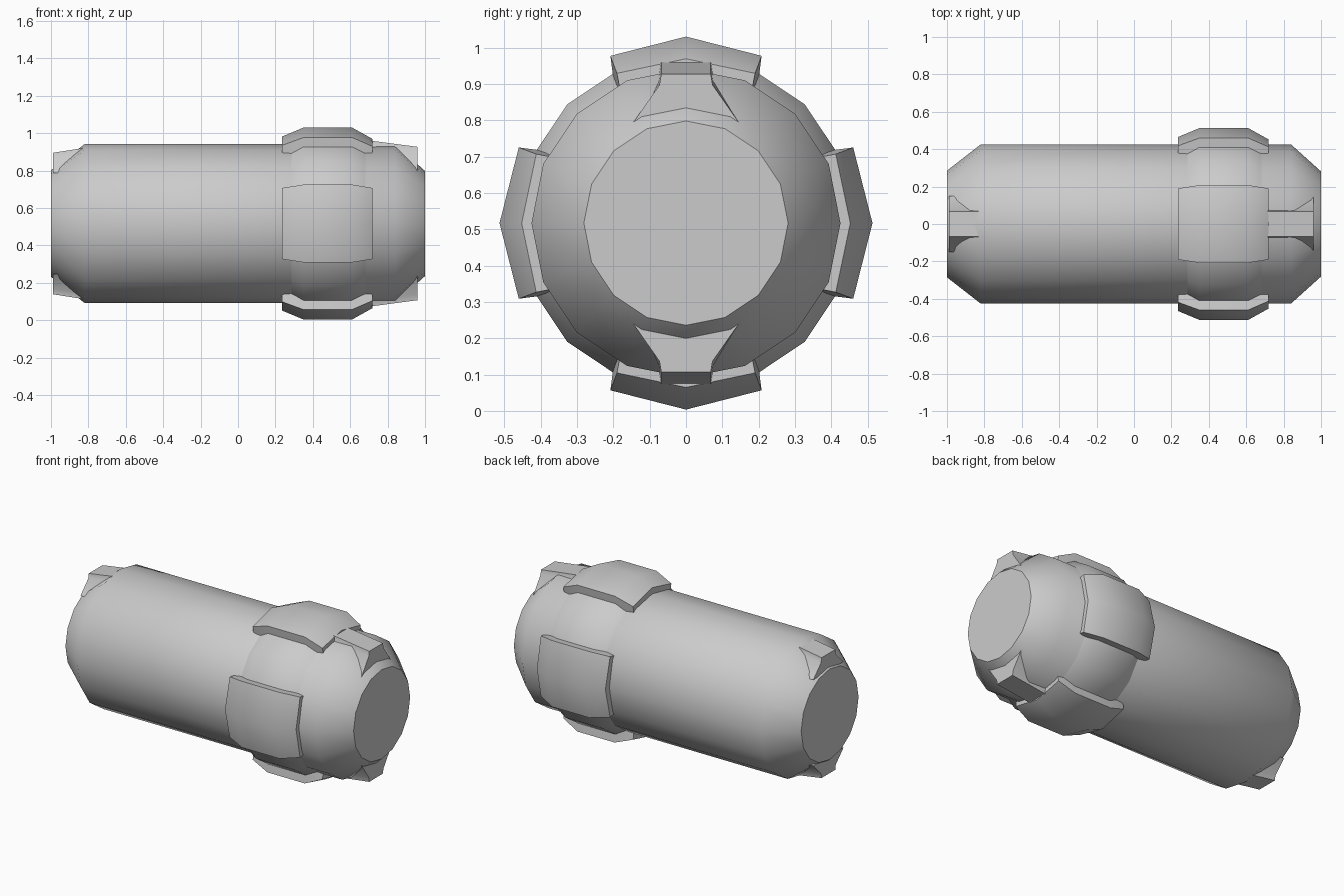
import bpy, bmesh
from math import sin, cos, pi, radians
from mathutils import Matrix

if "Cube" in bpy.data.objects:
    bpy.data.objects.remove(bpy.data.objects["Cube"])

CZ = 0.517  # height of the long axis


def finish(name, bm, angle=45):
    bmesh.ops.recalc_face_normals(bm, faces=bm.faces[:])
    me = bpy.data.meshes.new(name)
    bm.to_mesh(me)
    bm.free()
    me.shade_smooth()
    me.set_sharp_from_angle(angle=radians(angle))
    ob = bpy.data.objects.new(name, me)
    ob.location.z = CZ
    bpy.context.collection.objects.link(ob)
    return ob


def lathe(name, profile, sides=16):
    """Revolve (x, radius) points around the x axis, with flat end caps."""
    bm = bmesh.new()
    rings = [[bm.verts.new((x, r * cos(2 * pi * i / sides), r * sin(2 * pi * i / sides)))
              for i in range(sides)] for x, r in profile]
    for a, b in zip(rings, rings[1:]):
        for i in range(sides):
            j = (i + 1) % sides
            bm.faces.new((a[i], a[j], b[j], b[i]))
    bm.faces.new(rings[0])
    bm.faces.new(rings[-1])
    return finish(name, bm)


def pad(name, turn):
    """Roof-shaped pad, built pointing up and turned about the x axis."""
    bm = bmesh.new()
    # x, ridge height, side height, side half width, base half width
    stations = [(0.235, 0.465, 0.418, 0.19, 0.18), (0.35, 0.513, 0.46, 0.208, 0.195),
                (0.61, 0.513, 0.46, 0.208, 0.195), (0.72, 0.452, 0.412, 0.19, 0.18)]
    for x, ridge, side, w, base in stations:
        bm.verts.new((x, 0, ridge))
        for s in (-1, 1):
            bm.verts.new((x, s * w, side))
            bm.verts.new((x, s * base, 0.36))
    bmesh.ops.convex_hull(bm, input=bm.verts[:])
    bmesh.ops.dissolve_limit(bm, angle_limit=radians(2), verts=bm.verts[:], edges=bm.edges[:])
    bm.transform(Matrix.Rotation(turn, 4, 'X'))
    return finish(name, bm)


def fin(name, x_in, top_in, x_out, top_out, flip):
    """Fin with a flared foot, running from the body to the chamfered end."""
    bm = bmesh.new()
    loops = []
    for x, top in ((x_in, top_in), (x_out, top_out)):
        half = [(0.068, top), (0.073, top - 0.03), (0.15, 0.27)]
        pts = half + [(-y, z) for y, z in reversed(half)]
        loops.append([bm.verts.new((x, y, flip * z)) for y, z in pts])
    a, b = loops
    for i in range(6):
        j = (i + 1) % 6
        bm.faces.new((a[i], a[j], b[j], b[i]))
    bm.faces.new(a)
    bm.faces.new(b)
    return finish(name, bm, 30)


# Main cylinder with chamfered ends
lathe("body", [(-1, 0.285), (-0.82, 0.425), (0.84, 0.425), (1, 0.281)])

# Raised band under the pads
lathe("band", [(0.26, 0.41), (0.35, 0.462), (0.61, 0.462), (0.71, 0.41)])

# Four pads around the band
for i, side in enumerate(("top", "front", "bottom", "back")):
    pad("pad_" + side, i * pi / 2)

# Fins at both ends, above and below
for side, flip in (("top", 1), ("bottom", -1)):
    fin("right_fin_" + side, 0.68, 0.447, 0.96, 0.41, flip)
    fin("left_fin_" + side, -0.78, 0.411, -0.99, 0.378, flip)
